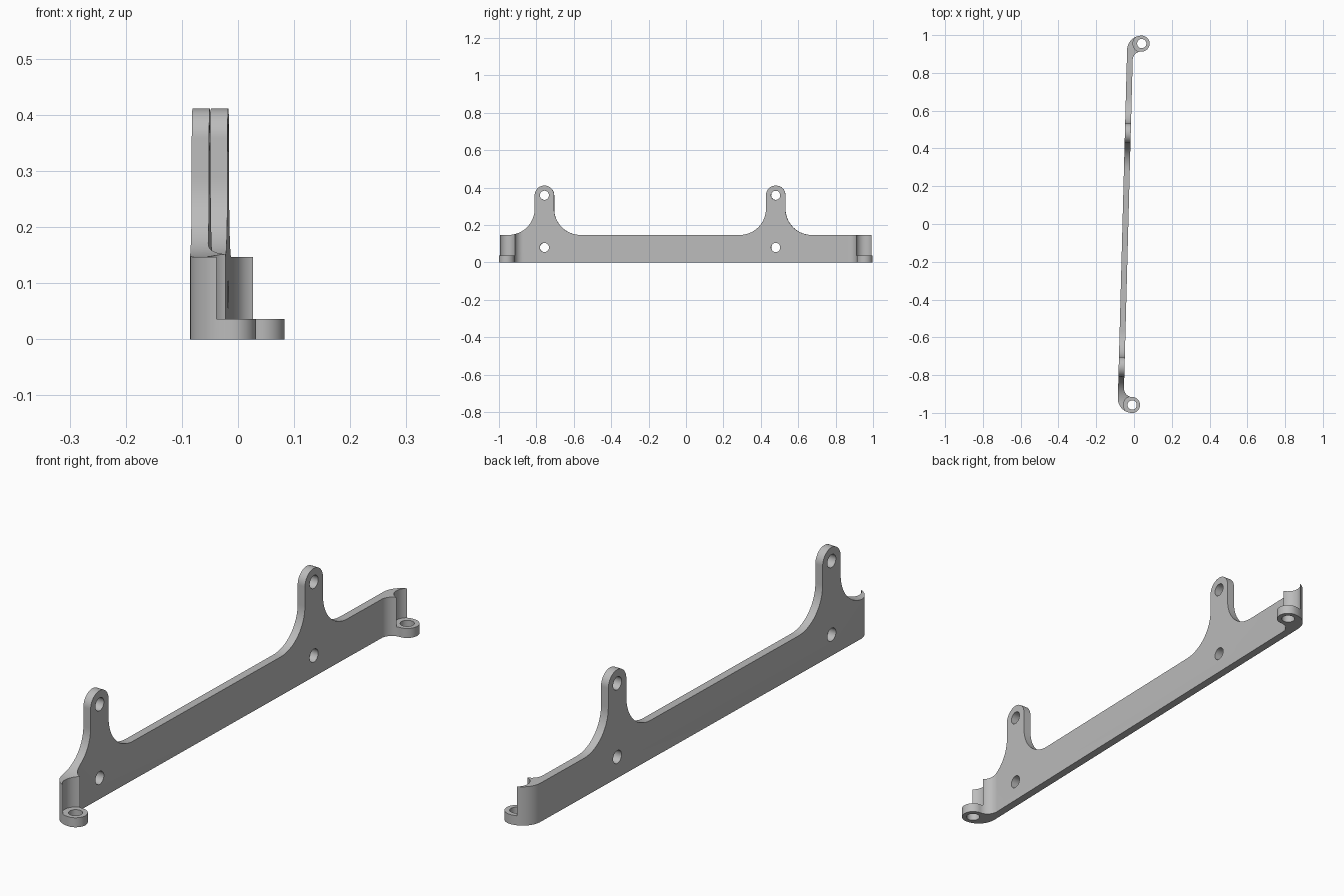
import bpy
import bmesh
from math import sin, cos, radians
from mathutils import Matrix, Vector

if "Cube" in bpy.data.objects:
    bpy.data.objects.remove(bpy.data.objects["Cube"], do_unlink=True)

HALF_THICK = 0.0155
RING_U, RING_V, RING_R = 0.061, 0.957, 0.042
FOOT_H, BAR_H = 0.036, 0.147
TAB_POSITIONS = (0.48, -0.757)
TAB_R, TAB_TOP, FILLET = 0.052, 0.359, 0.14
HOLE_R = 0.0245

grey = bpy.data.materials.new("plain_grey")
grey.use_nodes = True
grey.diffuse_color = (0.5, 0.5, 0.5, 1)
grey.node_tree.nodes["Principled BSDF"].inputs["Base Color"].default_value = (0.5, 0.5, 0.5, 1)


def arc(cx, cy, r, start, end, steps=16):
    angles = [radians(start + (end - start) * i / steps) for i in range(steps + 1)]
    return [(cx + r * cos(a), cy + r * sin(a)) for a in angles]


def prism(name, outline, axis, low, high):
    """Extrude a closed outline along z (plan) or x (side)."""
    bm = bmesh.new()
    verts = []
    for a, b in outline:
        p = Vector((a, b, low)) if axis == "z" else Vector((low, a, b))
        if not verts or (p - verts[-1].co).length > 1e-5:
            verts.append(bm.verts.new(p))
    face = bm.faces.new(verts)
    move = Vector((0, 0, high - low)) if axis == "z" else Vector((high - low, 0, 0))
    new = bmesh.ops.extrude_face_region(bm, geom=[face])["geom"]
    bmesh.ops.translate(bm, vec=move, verts=[g for g in new if isinstance(g, bmesh.types.BMVert)])
    bmesh.ops.recalc_face_normals(bm, faces=bm.faces)
    mesh = bpy.data.meshes.new(name)
    bm.to_mesh(mesh)
    bm.free()
    mesh.materials.append(grey)
    obj = bpy.data.objects.new(name, mesh)
    bpy.context.collection.objects.link(obj)
    return obj


def carve(target, cutter, operation):
    mod = target.modifiers.new(cutter.name, "BOOLEAN")
    mod.operation, mod.solver, mod.object = operation, "EXACT", cutter
    bpy.context.view_layer.objects.active = target
    bpy.ops.object.modifier_apply(modifier=mod.name)
    bpy.data.objects.remove(cutter, do_unlink=True)


# Plan outline: thin bar whose ends hook round into eyelets
outer_r = RING_U + HALF_THICK
inner_r = RING_U - HALF_THICK
end = arc(RING_U, RING_V + RING_R - outer_r, outer_r, 180, 90)
end += arc(RING_U, RING_V, RING_R, 90, -90, 32)
end += arc(RING_U, RING_V - RING_R - inner_r, inner_r, 90, 180)
plan = end + [(u, -v) for u, v in reversed(end)]
bracket = prism("mounting_bracket", plan, "z", 0, 0.6)

# Side outline: low bar with two rounded upright tabs
side = [(-1.1, -0.1), (1.1, -0.1), (1.1, BAR_H)]
spread = TAB_R + FILLET
for c in TAB_POSITIONS:
    side += arc(c + spread, BAR_H + FILLET, FILLET, 270, 180)
    side += arc(c, TAB_TOP, TAB_R, 0, 180, 32)
    side += arc(c - spread, BAR_H + FILLET, FILLET, 0, -90)
side.append((-1.1, BAR_H))
carve(bracket, prism("side_shape", side, "x", -0.3, 0.3), "INTERSECT")

# Screw clearance above each eyelet, and the eyelet hole
for sign in (1, -1):
    v = sign * RING_V
    clearance = arc(RING_U, v, 0.046, 0, 360, 48)[:-1]
    carve(bracket, prism("clearance", clearance, "z", FOOT_H, 0.7), "DIFFERENCE")
    hole = arc(RING_U, v, HOLE_R, 0, 360, 32)[:-1]
    carve(bracket, prism("eyelet_hole", hole, "z", -0.1, 0.3), "DIFFERENCE")

# Upper and lower holes through the tabs
for c in TAB_POSITIONS:
    for z in (0.08, TAB_TOP):
        hole = arc(c, z, HOLE_R, 0, 360, 32)[:-1]
        carve(bracket, prism("tab_hole", hole, "x", -0.3, 0.3), "DIFFERENCE")

# Slight turn of the whole bar, then smooth curved faces
bracket.data.transform(Matrix.Translation((-0.0455, 0, 0)) @ Matrix.Rotation(-0.0265, 4, "Z"))
bpy.ops.object.select_all(action="DESELECT")
bracket.select_set(True)
bpy.context.view_layer.objects.active = bracket
bpy.ops.object.shade_smooth_by_angle(angle=radians(30))
